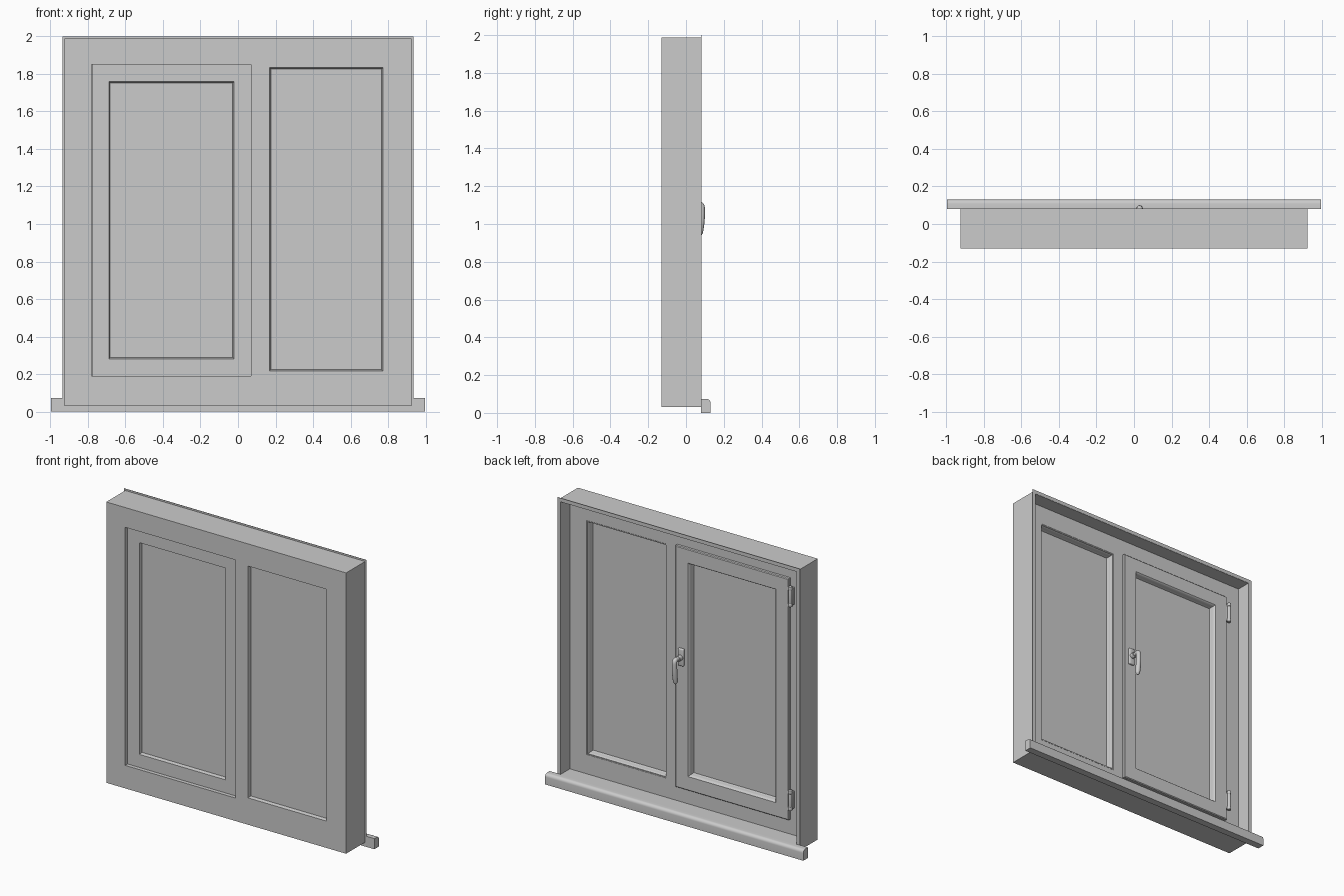
import bpy, bmesh, math
from mathutils import Vector

if "Cube" in bpy.data.objects:
    bpy.data.objects.remove(bpy.data.objects["Cube"])


def finish(name, bm, smooth=False):
    bmesh.ops.recalc_face_normals(bm, faces=bm.faces)
    me = bpy.data.meshes.new(name)
    bm.to_mesh(me)
    bm.free()
    ob = bpy.data.objects.new(name, me)
    bpy.context.collection.objects.link(ob)
    if smooth:
        bpy.ops.object.select_all(action='DESELECT')
        ob.select_set(True)
        bpy.context.view_layer.objects.active = ob
        bpy.ops.object.shade_smooth_by_angle(angle=math.radians(35))
    return ob


def box(name, x, y, z, bevel=0, segs=3):
    bm = bmesh.new()
    bmesh.ops.create_cube(bm, size=1)
    for v in bm.verts:
        v.co = Vector([(a + b) / 2 + c * (b - a) for (a, b), c in zip((x, y, z), v.co)])
    if bevel:
        bmesh.ops.bevel(bm, geom=bm.edges[:], offset=bevel, segments=segs,
                        profile=0.5, affect='EDGES')
    return finish(name, bm, bool(bevel))


def ring(name, rect, profile, smooth=False):
    """Mitred rectangular frame: profile points are (inset, y)."""
    x0, x1, z0, z1 = rect
    bm = bmesh.new()
    loops = []
    for i, y in profile:
        loops.append([bm.verts.new(p) for p in (
            (x0 + i, y, z0 + i), (x1 - i, y, z0 + i),
            (x1 - i, y, z1 - i), (x0 + i, y, z1 - i))])
    for a, b in zip(loops, loops[1:] + loops[:1]):
        for k in range(4):
            j = (k + 1) % 4
            bm.faces.new((a[k], a[j], b[j], b[k]))
    return finish(name, bm, smooth)


def cylinder(name, r, depth, loc, axis='Z', bevel=0.004):
    bm = bmesh.new()
    bmesh.ops.create_cone(bm, cap_ends=True, segments=20, radius1=r, radius2=r, depth=depth)
    rims = [e for e in bm.edges if abs(e.verts[0].co.z - e.verts[1].co.z) < 1e-6]
    bmesh.ops.bevel(bm, geom=rims, offset=bevel, segments=3, profile=0.5, affect='EDGES')
    for v in bm.verts:
        if axis == 'Y':
            v.co = Vector((v.co.x, -v.co.z, v.co.y))
        v.co += Vector(loc)
    return finish(name, bm, True)


FRONT, BACK, SASH_BACK = -0.13, -0.02, 0.002
SASH = (-0.78, 0.07, 0.19, 1.85)
FIXED = (0.168, 0.772, 0.217, 1.833)

# Fixed outer frame with two openings, built from grid cells and extruded
xs = [-0.925, SASH[0], SASH[1], FIXED[0], FIXED[1], 0.925]
zs = [0.03, SASH[2], FIXED[2], FIXED[3], SASH[3], 1.988]
bm = bmesh.new()
grid = [[bm.verts.new((x, FRONT, z)) for z in zs] for x in xs]
for i in range(5):
    for j in range(5):
        if (i == 1 and 1 <= j <= 3) or (i == 3 and j == 2):
            continue
        bm.faces.new((grid[i][j], grid[i + 1][j], grid[i + 1][j + 1], grid[i][j + 1]))
ext = bmesh.ops.extrude_face_region(bm, geom=bm.faces[:], use_keep_orig=True)
for v in ext['geom']:
    if isinstance(v, bmesh.types.BMVert):
        v.co.y = BACK
finish("window_frame", bm)

# Reveal lining and thin back flange
ring("reveal_lining", (-0.925, 0.925, 0.03, 1.988),
     [(0, BACK), (0.015, BACK), (0.015, 0.08), (0, 0.08)])
ring("back_flange", (-0.925, 0.925, 0.04, 1.99),
     [(-0.01, 0.079), (0.016, 0.079), (0.016, 0.082), (-0.01, 0.082)])

# Fixed pane: shallow sloped front rebate, stepped and rounded back bead
ring("fixed_glazing_bead", FIXED,
     [(0, FRONT), (0.007, -0.108), (0.007, -0.06), (0.004, -0.055),
      (0.004, -0.045), (0.002, -0.032), (-0.002, -0.024), (-0.008, BACK + 0.001)], True)
box("fixed_glass", (0.17, 0.77), (-0.108, -0.07), (0.22, 1.83))

# Opening sash overlapping the frame at the back
ring("sash", SASH,
     [(0.001, -0.105), (0.092, -0.105), (0.099, -0.083), (0.099, -0.038),
      (0.096, -0.033), (0.096, -0.022), (0.094, -0.01), (0.09, -0.002),
      (0.086, SASH_BACK), (-0.007, SASH_BACK), (-0.012, -0.003),
      (-0.012, BACK), (0.001, BACK)], True)
box("sash_glass", (-0.69, -0.02), (-0.083, -0.045), (0.28, 1.76))

# Hinges on the outer side of the sash
for n, z in (("lower", 0.325), ("upper", 1.745)):
    cylinder(n + "_hinge_barrel", 0.012, 0.14, (-0.808, 0.006, z))
    for k in (-1, 1):
        cylinder(n + "_hinge_cap", 0.014, 0.025, (-0.808, 0.006, z + k * 0.058))
    box(n + "_hinge_leaf", (-0.825, -0.79), (BACK, 0.0), (z - 0.06, z + 0.06), 0.003)

# Handle: rosette, collar and a curved lever hanging down
HX, HZ = 0.03, 1.10
box("handle_rosette", (HX - 0.022, HX + 0.022), (SASH_BACK - 0.002, 0.02),
    (HZ - 0.06, HZ + 0.06), 0.007)
cylinder("handle_collar", 0.019, 0.03, (HX, 0.03, HZ), 'Y')
cu = bpy.data.curves.new("handle_lever", 'CURVE')
cu.dimensions = '3D'
cu.bevel_depth = 0.016
cu.bevel_resolution = 4
cu.use_fill_caps = True
pts = [(0.015, 1.10, 0.85), (0.05, 1.102, 0.85), (0.083, 1.106, 1), (0.084, 1.06, 1.05),
       (0.081, 1.01, 1.1), (0.074, 0.955, 1.0), (0.073, 0.945, 0.8), (0.073, 0.936, 0.3)]
sp = cu.splines.new('NURBS')
sp.points.add(len(pts) - 1)
for p, (y, z, r) in zip(sp.points, pts):
    p.co = (HX, y, z, 1)
    p.radius = r
sp.use_endpoint_u = True
sp.order_u = 3
sp.resolution_u = 6
lever = bpy.data.objects.new("handle_lever", cu)
bpy.context.collection.objects.link(lever)
bpy.ops.object.select_all(action='DESELECT')
lever.select_set(True)
bpy.context.view_layer.objects.active = lever
bpy.ops.object.convert(target='MESH')
bpy.ops.object.shade_smooth_by_angle(angle=math.radians(40))

# Inner sill: flat ledge inside the reveal plus a rounded nose with ears
box("sill_ledge", (-0.91, 0.91), (BACK - 0.005, 0.09), (0.04, 0.074))
prof = [(0.08, 0.0), (0.13, 0.0)]
prof += [(0.108 + 0.022 * math.cos(a), 0.052 + 0.022 * math.sin(a))
         for a in [math.pi / 2 * k / 6 for k in range(7)]]
prof += [(0.08, 0.074)]
bm = bmesh.new()
ends = [[bm.verts.new((x, y, z)) for y, z in prof] for x in (-0.996, 0.996)]
for e in ends:
    bm.faces.new(e)
for k in range(len(prof)):
    j = (k + 1) % len(prof)
    bm.faces.new((ends[0][k], ends[0][j], ends[1][j], ends[1][k]))
finish("sill_nose", bm, True)
